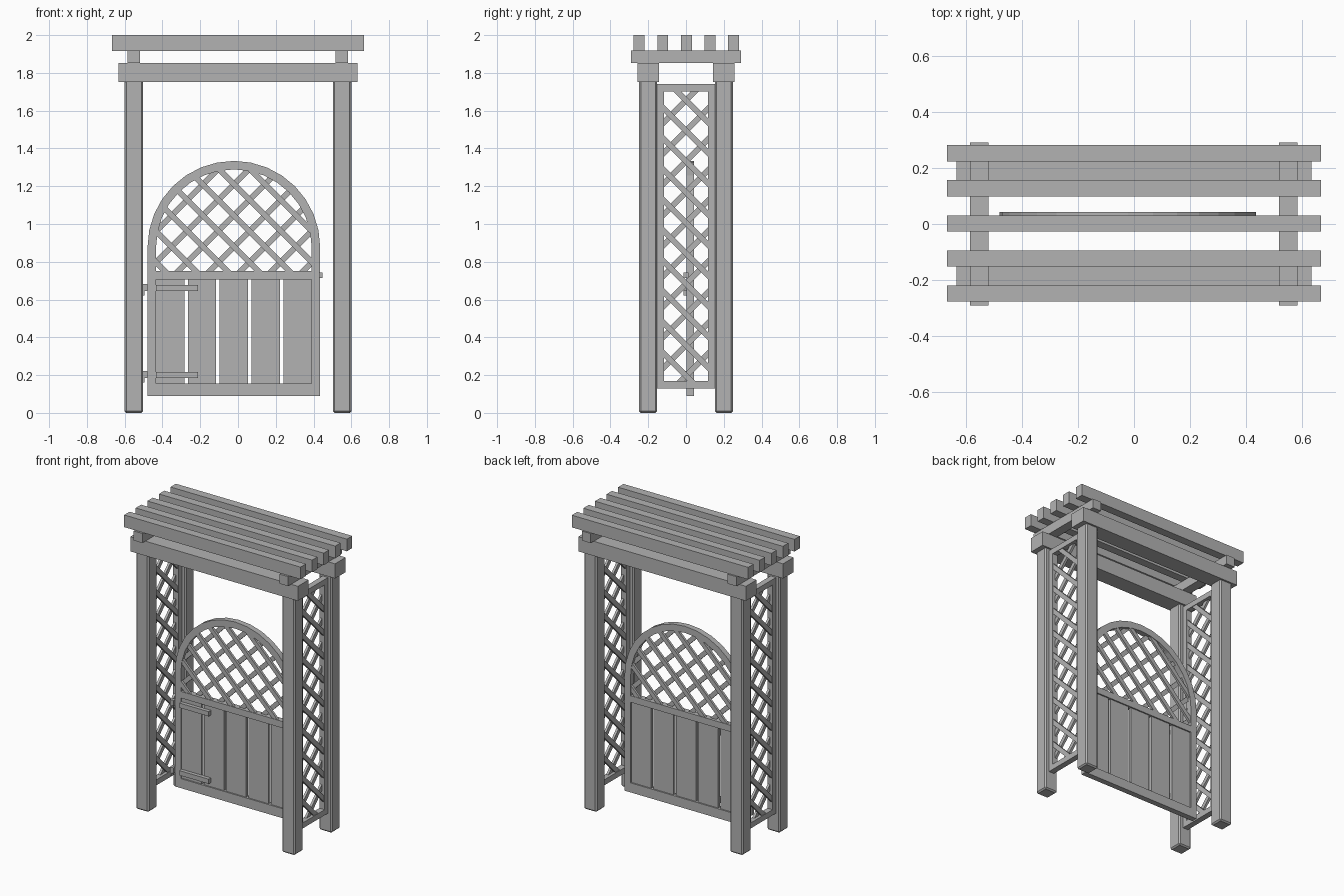
import bpy
import bmesh
from math import atan2, cos, sin, pi
from mathutils import Matrix, Vector

cube = bpy.data.objects.get("Cube")
if cube:
    bpy.data.objects.remove(cube)

wood = bpy.data.materials.new("grey wood")
wood.use_nodes = True
GREY = (0.45, 0.45, 0.45, 1)
wood.diffuse_color = GREY
wood.node_tree.nodes["Principled BSDF"].inputs["Base Color"].default_value = GREY


def finish(name, bm):
    bmesh.ops.recalc_face_normals(bm, faces=bm.faces)
    mesh = bpy.data.meshes.new(name)
    bm.to_mesh(mesh)
    bm.free()
    mesh.materials.append(wood)
    obj = bpy.data.objects.new(name, mesh)
    bpy.context.scene.collection.objects.link(obj)
    return obj


def add_box(bm, x, y, z):
    """Box from (low, high) pairs."""
    size = Matrix.Diagonal((x[1] - x[0], y[1] - y[0], z[1] - z[0], 1))
    middle = Matrix.Translation((sum(x) / 2, sum(y) / 2, sum(z) / 2))
    bmesh.ops.create_cube(bm, size=1, matrix=middle @ size)


def box(name, x, y, z, bevel=0):
    bm = bmesh.new()
    add_box(bm, x, y, z)
    obj = finish(name, bm)
    if bevel:
        mod = obj.modifiers.new("chamfer", "BEVEL")
        mod.width = bevel
        mod.segments = 1
    return obj


def clip_line(point, direction, polygon):
    """Range of a line inside a counter-clockwise convex polygon."""
    low, high = -9, 9
    for a, b in zip(polygon, polygon[1:] + polygon[:1]):
        edge = b - a
        inward = Vector((-edge.y, edge.x))
        slope = inward.dot(direction)
        reach = inward.dot(a - point)
        if abs(slope) < 1e-7:
            if reach > 0:
                return 0, 0
        elif slope > 0:
            low = max(low, reach / slope)
        else:
            high = min(high, reach / slope)
    return low, high


def add_lattice(bm, polygon, crossing, spacing, depth, width=0.03, thick=0.016):
    """Two layers of diagonal slats, in the x-z plane."""
    for side in (1, -1):
        direction = Vector((1, side)).normalized()
        y = depth + side * thick / 2
        for i in range(-14, 15):
            point = crossing + Vector((0, spacing * i))
            low, high = clip_line(point, direction, polygon)
            if high - low < 0.03:
                continue
            mid = point + direction * (low + high) / 2
            turn = Matrix.Rotation(-atan2(direction.y, direction.x), 4, 'Y')
            size = Matrix.Diagonal((high - low + 0.036, thick, width, 1))
            place = Matrix.Translation((mid.x, y, mid.y))
            bmesh.ops.create_cube(bm, size=1, matrix=place @ turn @ size)


# Posts and the paired beams on top of them
for end, y0, y1 in (("front", -0.248, -0.153), ("back", 0.153, 0.248)):
    for side, x0, x1 in (("right", -0.6, -0.503), ("left", 0.503, 0.6)):
        box(f"{end}_{side}_post", (x0, x1), (y0, y1), (0, 1.76), 0.009)
    pad = (y0 - 0.01, y1 + 0.01)
    box(f"{end}_beam", (-0.633, 0.633), pad, (1.753, 1.853))

# Cross beams and rafters
for side, x in (("right", -0.552), ("left", 0.549)):
    box(f"{side}_cross_beam", (x - 0.033, x + 0.033), (-0.291, 0.291), (1.853, 1.918))
for i in range(5):
    y = 0.125 * (i - 2) + 0.002
    box(f"rafter_{i + 1}", (-0.666, 0.666), (y - 0.029, y + 0.029), (1.917, 2))

# Side trellises between the posts, built flat and turned into place
SIDE, LOW, HIGH, RIM = 0.155, 0.13, 1.74, 0.038
inner = [Vector(p) for p in ((RIM - SIDE, LOW + RIM), (SIDE - RIM, LOW + RIM),
                             (SIDE - RIM, HIGH - RIM), (RIM - SIDE, HIGH - RIM))]
for side, x in (("right", -0.552), ("left", 0.552)):
    bm = bmesh.new()
    t = (-0.02, 0.02)
    for s in (-1, 1):
        add_box(bm, sorted((s * SIDE, s * (SIDE - RIM))), t, (LOW, HIGH))
    for z in (LOW, HIGH - RIM):
        add_box(bm, (RIM - SIDE, SIDE - RIM), t, (z, z + RIM))
    add_lattice(bm, inner, Vector((0, 1.655)), 0.162, 0)
    panel = finish(f"{side}_trellis", bm)
    panel.matrix_world = Matrix.Translation((x, 0, 0)) @ Matrix.Rotation(pi / 2, 4, 'Z')

# Gate frame: stiles and round arch in one band
MID, R, BAND, SPRING, BOTTOM = -0.022, 0.457, 0.045, 0.877, 0.09
RAIL = 0.75
FRONT, BACK = 0.003, 0.042
STEPS = 16


def arch(radius, foot):
    points = [Vector((MID + radius, foot))]
    for i in range(STEPS + 1):
        a = pi * i / STEPS
        points.append(Vector((MID + radius * cos(a), SPRING + radius * sin(a))))
    return points + [Vector((MID - radius, foot))]


bm = bmesh.new()
rings = []
for radius, y in ((R, FRONT), (R, BACK), (R - BAND, BACK), (R - BAND, FRONT)):
    rings.append([bm.verts.new((p.x, y, p.y)) for p in arch(radius, BOTTOM)])
for k in range(4):
    a, b = rings[k], rings[(k + 1) % 4]
    for i in range(len(a) - 1):
        bm.faces.new((a[i], a[i + 1], b[i + 1], b[i]))
for i in (0, -1):
    bm.faces.new([ring[i] for ring in rings])
finish("gate_arch_frame", bm)

# Gate rails, planks and arched trellis
X0, X1 = MID - R + BAND, MID + R - BAND
box("gate_bottom_rail", (X0, X1), (FRONT, BACK), (BOTTOM, 0.155))
box("gate_middle_rail", (X0, X1), (FRONT, BACK), (0.705, RAIL))
GAP = 0.018
pitch = (X1 - X0 + GAP) / 5
for i in range(5):
    x = X0 + i * pitch
    box(f"gate_plank_{i + 1}", (x, x + pitch - GAP), (0.012, 0.033), (0.15, 0.71))
bm = bmesh.new()
opening = arch(R - BAND, RAIL)
opening = [opening[-1]] + opening[:-1]
add_lattice(bm, opening, Vector((MID, 1.21)), 0.165, (FRONT + BACK) / 2)
finish("gate_trellis", bm)

# Hinges on the right side, latch on the left
for name, z in (("lower", 0.2), ("upper", 0.661)):
    box(f"{name}_hinge_strap", (X0, -0.212), (-0.013, 0.014), (z - 0.016, z + 0.016))
    box(f"{name}_hinge_knuckle", (-0.495, -0.478), (-0.013, 0.012), (z - 0.016, z + 0.022))
    box(f"{name}_hinge_pin", (-0.506, -0.495), (-0.013, 0.012), (z - 0.04, z + 0.022))
box("gate_latch", (0.43, 0.447), (-0.012, 0.012), (0.715, 0.742))
